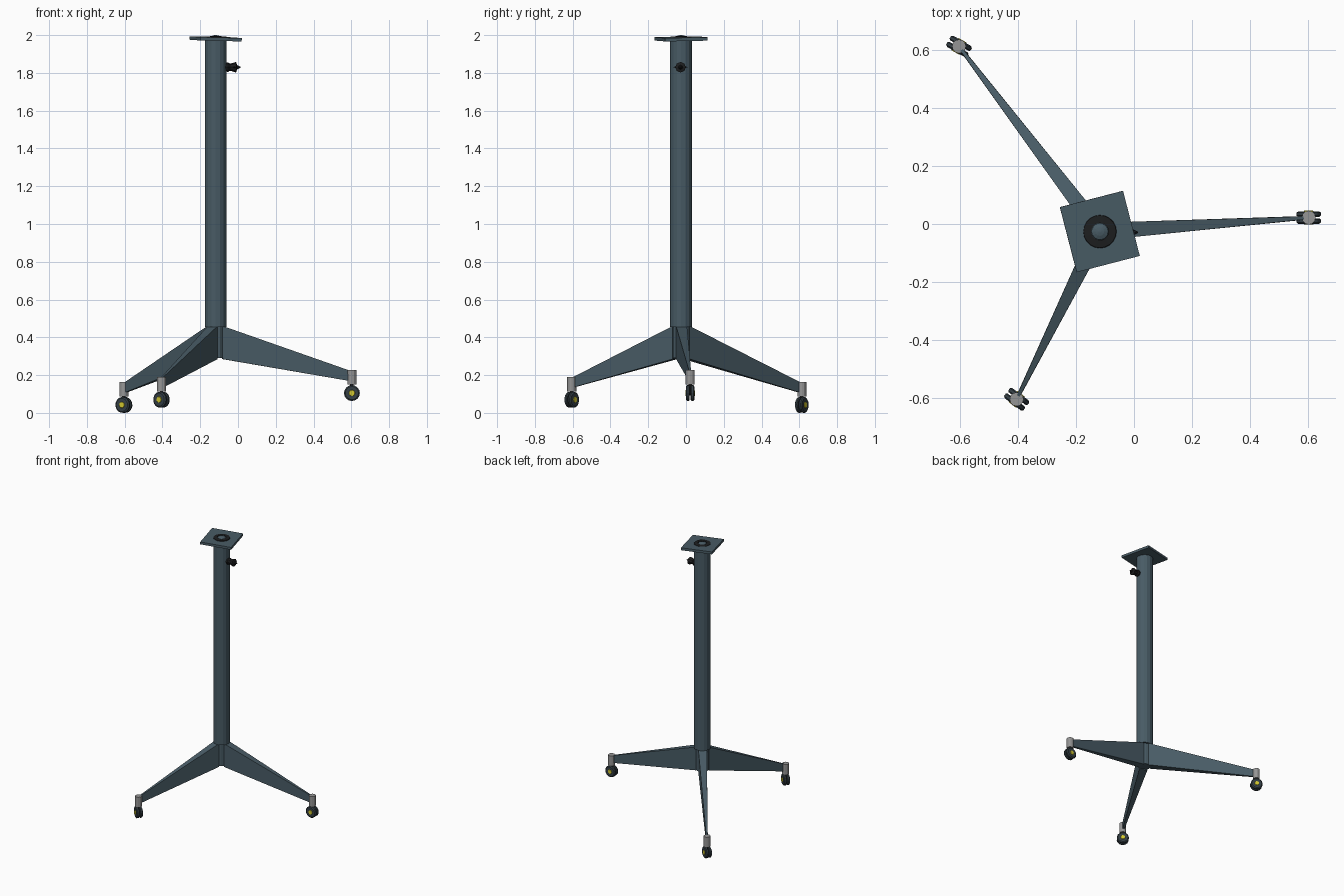
import bpy, bmesh, math
from mathutils import Vector, Matrix

if "Cube" in bpy.data.objects:
    bpy.data.objects.remove(bpy.data.objects["Cube"])


def material(name, r, g, b):
    m = bpy.data.materials.new(name)
    m.diffuse_color = (r, g, b, 1)
    m.use_nodes = True
    m.node_tree.nodes["Principled BSDF"].inputs["Base Color"].default_value = m.diffuse_color
    return m


STEEL = material("blue_grey_steel", 0.065, 0.105, 0.13)
BLACK = material("black_plastic", 0.012, 0.013, 0.014)
TYRE = material("dark_rubber", 0.035, 0.05, 0.06)
YELLOW = material("yellow_hub", 0.65, 0.58, 0.03)
GREY = material("grey_metal", 0.3, 0.3, 0.3)


def finish(name, bm, mat, matrix=Matrix()):
    bmesh.ops.recalc_face_normals(bm, faces=bm.faces)
    me = bpy.data.meshes.new(name)
    bm.to_mesh(me)
    bm.free()
    me.materials.append(mat)
    ob = bpy.data.objects.new(name, me)
    ob.matrix_world = matrix
    bpy.context.collection.objects.link(ob)
    return ob


def lathe(name, profile, sides, mat, loc, axis=(0, 0, 1), closed=False):
    """Revolve (radius, height) points about an axis, capping the ends."""
    bm = bmesh.new()
    rings = [[bm.verts.new((r * math.cos(2 * math.pi * i / sides),
                            r * math.sin(2 * math.pi * i / sides), h))
              for i in range(sides)] for r, h in profile]
    pairs = list(zip(rings, rings[1:]))
    if closed:
        pairs.append((rings[-1], rings[0]))
    for a, b in pairs:
        for i in range(sides):
            j = (i + 1) % sides
            bm.faces.new((a[i], a[j], b[j], b[i]))
    if not closed:
        bm.faces.new(rings[0])
        bm.faces.new(rings[-1])
    turn = Vector((0, 0, 1)).rotation_difference(Vector(axis)).to_matrix().to_4x4()
    return finish(name, bm, mat, Matrix.Translation(loc) @ turn)


def leg(name, tip, top, bottom):
    """Deep tapered blade running from the hub to a caster socket."""
    bm = bmesh.new()
    start, end = Vector((CX, CY, 0)), Vector((*tip, 0))
    d = (end - start).normalized()
    side = Vector((-d.y, d.x, 0))
    ends = []
    for p, w_top, w_low, zt, zb in ((start + d * 0.035, 0.029, 0.029, 0.46, 0.285),
                                    (end, 0.005, 0.006, top, bottom)):
        ends.append([bm.verts.new(p + side * s + Vector((0, 0, z)))
                     for s, z in ((-w_top, zt), (w_top, zt), (w_low, zb), (-w_low, zb))])
    a, b = ends
    for i in range(4):
        j = (i + 1) % 4
        bm.faces.new((a[i], a[j], b[j], b[i]))
    bm.faces.new(a)
    bm.faces.new(b)
    finish(name, bm, STEEL)


def caster(name, x, y, z, angle):
    """Socket, stem and twin wheels with hubs; z is the axle height."""
    axis = Vector((-math.sin(angle), math.cos(angle), 0))
    c = Vector((x, y, z))
    lathe(name + "_socket", [(0.024, 0.044), (0.024, 0.121)], 12, GREY, c)
    lathe(name + "_stem", [(0.009, -0.005), (0.009, 0.06)], 8, BLACK, c)
    lathe(name + "_axle", [(0.012, -0.02), (0.012, 0.02)], 8, BLACK, c, axis)
    for tag, s in (("left", 1), ("right", -1)):
        lathe(f"{name}_{tag}_wheel",
              [(0.037, 0.003), (0.042, 0.007), (0.042, 0.017), (0.035, 0.022)],
              16, TYRE, c, axis * s)
        lathe(f"{name}_{tag}_hub", [(0.018, 0.02), (0.015, 0.0245)],
              10, YELLOW, c, axis * s)


CX, CY = -0.118, -0.026

# Column and the hub below it
lathe("column", [(0.058, 0.455), (0.058, 1.972)], 16, STEEL, (CX, CY, 0))
lathe("leg_hub", [(0.044, 0.29), (0.044, 0.46)], 12, STEEL, (CX, CY, 0))

# Slightly tilted square top plate
bm = bmesh.new()
bmesh.ops.create_cube(bm, size=1, matrix=Matrix.Diagonal((0.225, 0.232, 0.018, 1)))
tilt = (Matrix.Rotation(math.radians(1.5), 4, 'Y') @ Matrix.Rotation(math.radians(0.7), 4, 'X')
        @ Matrix.Rotation(math.radians(14.5), 4, 'Z'))
finish("top_plate", bm, STEEL, Matrix.Translation((CX, CY, 1.98)) @ tilt)
lathe("plate_ring", [(0.03, 0), (0.058, 0), (0.056, 0.005), (0.03, 0.007)],
      20, BLACK, (CX, CY, 1.987), closed=True)
lathe("centre_dome", [(0.031, 0), (0.027, 0.006), (0.015, 0.011), (0.004, 0.013)],
      12, STEEL, (CX, CY, 1.987))

# Clamping knob with two small wings
lathe("knob", [(0.022, -0.01), (0.025, 0.01), (0.019, 0.019), (0.022, 0.032),
               (0.028, 0.052), (0.012, 0.057), (0.002, 0.076)],
      8, BLACK, (-0.062, CY - 0.003, 1.83), (1, 0, 0))
bm = bmesh.new()
bmesh.ops.create_cone(bm, cap_ends=True, segments=4, radius1=0.038, radius2=0.03, depth=0.014,
                      matrix=Matrix.Diagonal((0.35, 1, 1, 1)))
finish("knob_wing", bm, BLACK, Matrix.Translation((-0.018, CY - 0.003, 1.83))
       @ Matrix.Rotation(math.radians(90), 4, 'Y'))

# Three legs: position, axle height, wheel heading
for name, x, y, z, heading in (("right", 0.603, 0.022, 0.105, 0),
                               ("rear", -0.604, 0.613, 0.042, -30),
                               ("front", -0.405, -0.605, 0.07, -37)):
    leg(name + "_leg", (x, y), z + 0.115, z + 0.062)
    caster(name + "_caster", x, y, z, math.radians(heading))
